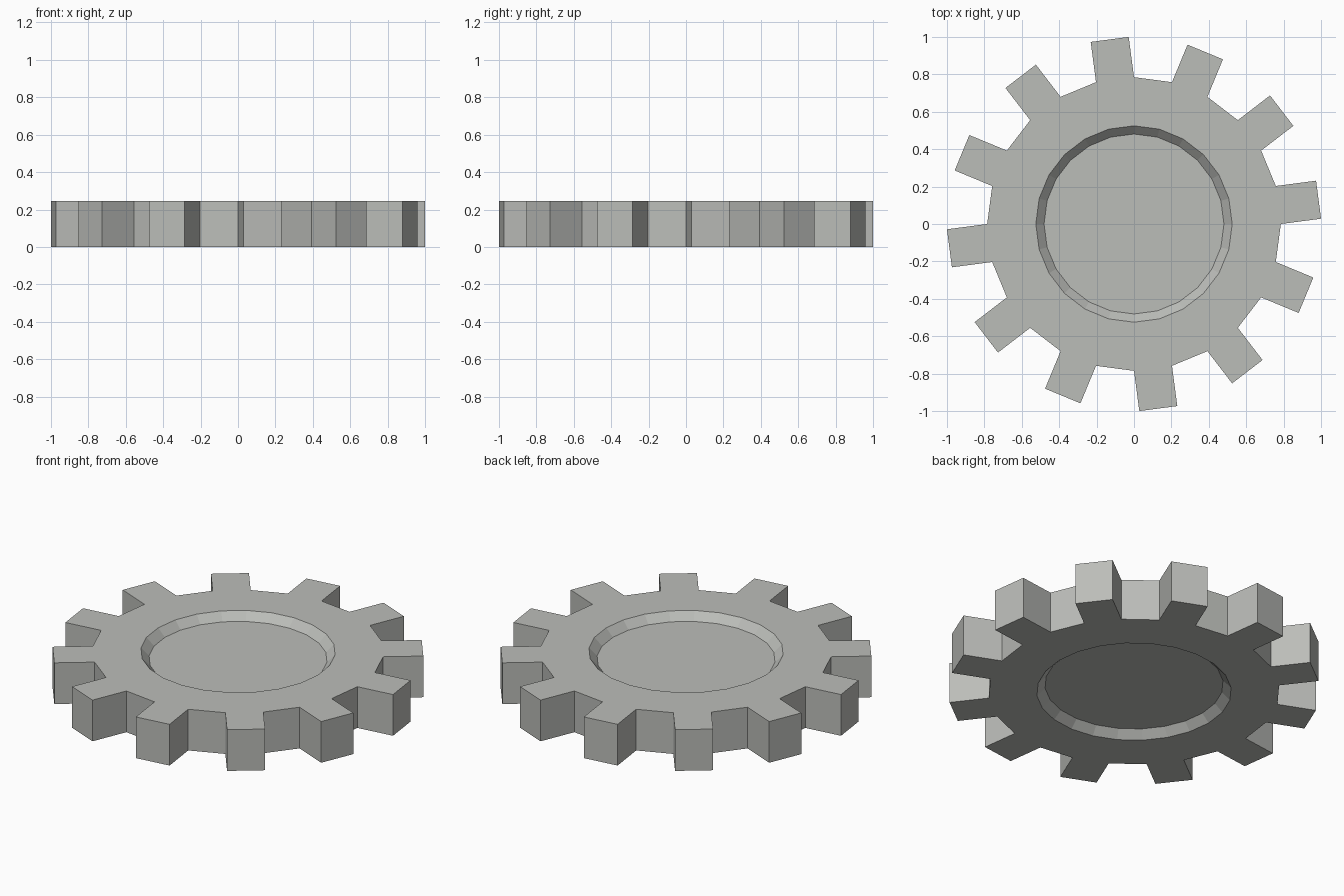
import bpy, bmesh, math

if "Cube" in bpy.data.objects:
    bpy.data.objects.remove(bpy.data.objects["Cube"])

TEETH = 12
SEG = TEETH * 2
HEIGHT = 0.245
R_BODY, R_RIM, R_DISH = 0.785, 0.525, 0.481
DISH = 0.045          # depth of the recess on each side
TOOTH = 0.217         # tooth length

grey = bpy.data.materials.new("light_grey")
grey.diffuse_color = (0.5, 0.51, 0.485, 1)
grey.use_nodes = True
grey.node_tree.nodes["Principled BSDF"].inputs["Base Color"].default_value = grey.diffuse_color

bm = bmesh.new()


def ring(r, z):
    return [bm.verts.new((r * math.cos(2 * math.pi * i / SEG),
                          r * math.sin(2 * math.pi * i / SEG), z)) for i in range(SEG)]


# Wheel body: lathed profile from the top dish floor round to the bottom one
profile = [(R_DISH, HEIGHT - DISH), (R_RIM, HEIGHT), (R_BODY, HEIGHT),
           (R_BODY, 0), (R_RIM, 0), (R_DISH, DISH)]
rings = [ring(r, z) for r, z in profile]
bands = []
for a, b in zip(rings, rings[1:]):
    bands.append([bm.faces.new((a[i], b[i], b[(i + 1) % SEG], a[(i + 1) % SEG]))
                  for i in range(SEG)])
bm.faces.new(rings[0])
bm.faces.new(rings[-1][::-1])
bmesh.ops.recalc_face_normals(bm, faces=bm.faces[:])

# Teeth: every other outer face pushed straight out
result = bmesh.ops.extrude_discrete_faces(bm, faces=bands[2][::2])
for f in result["faces"]:
    f.normal_update()
    mid = f.calc_center_median()
    mid.z = 0
    bmesh.ops.translate(bm, verts=f.verts[:], vec=mid.normalized() * TOOTH)
bmesh.ops.recalc_face_normals(bm, faces=bm.faces[:])

mesh = bpy.data.meshes.new("gear_wheel")
bm.to_mesh(mesh)
bm.free()
mesh.materials.append(grey)
gear = bpy.data.objects.new("gear_wheel", mesh)
bpy.context.collection.objects.link(gear)
